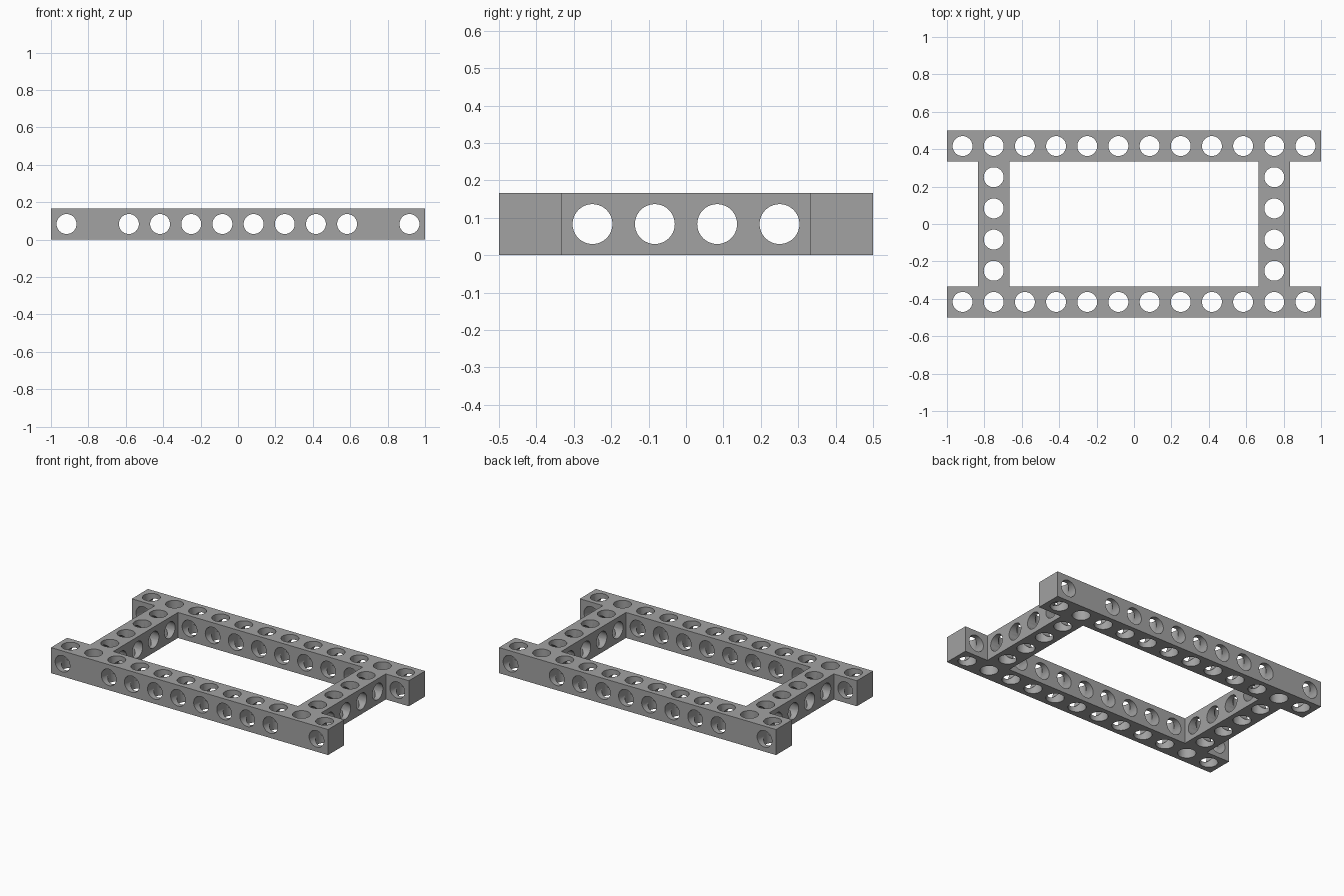
import bpy, bmesh, math
from mathutils import Matrix, Vector

if "Cube" in bpy.data.objects:
    bpy.data.objects.remove(bpy.data.objects["Cube"], do_unlink=True)

U = 1 / 6          # beam width, also hole spacing
RADIUS = 0.32 * U  # hole radius

grey = bpy.data.materials.new("plain grey")
grey.use_nodes = True
colour = (0.36, 0.36, 0.36, 1)
grey.diffuse_color = colour
grey.node_tree.nodes["Principled BSDF"].inputs["Base Color"].default_value = colour


def make_object(name, bm):
    bmesh.ops.recalc_face_normals(bm, faces=bm.faces)
    mesh = bpy.data.meshes.new(name)
    bm.to_mesh(mesh)
    bm.free()
    mesh.materials.append(grey)
    obj = bpy.data.objects.new(name, mesh)
    bpy.context.collection.objects.link(obj)
    return obj


def hole_cutter(name, axis, centres, length):
    """Disjoint parallel rods along one axis, used to drill the beams."""
    bm = bmesh.new()
    turn = Vector((0, 0, 1)).rotation_difference(Vector(axis)).to_matrix().to_4x4()
    for c in centres:
        bmesh.ops.create_cone(bm, cap_ends=True, segments=40, radius1=RADIUS,
                              radius2=RADIUS, depth=length,
                              matrix=Matrix.Translation(Vector(c) * U) @ turn)
    obj = make_object(name, bm)
    obj.hide_render = True
    obj.hide_set(True)
    return obj


# Frame: two long beams joined by two cross beams, as one extruded plan
xs, ys = (-6, -5, -4, 4, 5, 6), (-3, -2, 2, 3)
bm = bmesh.new()
for i in range(len(xs) - 1):
    for j in range(len(ys) - 1):
        if j == 1 and i not in (1, 3):
            continue
        corners = ((i, j), (i + 1, j), (i + 1, j + 1), (i, j + 1))
        bm.faces.new([bm.verts.new((xs[a] * U, ys[b] * U, 0)) for a, b in corners])
bmesh.ops.remove_doubles(bm, verts=bm.verts, dist=0.001)
top = bmesh.ops.extrude_face_region(bm, geom=bm.faces[:])["geom"]
bmesh.ops.translate(bm, vec=(0, 0, U),
                    verts=[v for v in top if isinstance(v, bmesh.types.BMVert)])
frame = make_object("drilled_frame", bm)

# Hole positions in beam widths
long_row = [k - 5.5 for k in range(12)]
cross_row = [k - 1.5 for k in range(4)]
upright = [(x, y, 0.5) for x in long_row for y in (-2.5, 2.5)]
upright += [(x, y, 0.5) for x in (-4.5, 4.5) for y in cross_row]
through_long = [(x, 0, 0.5) for x in long_row if abs(x) != 4.5]
through_cross = [(0, y, 0.5) for y in cross_row]

cutters = [
    hole_cutter("upright_hole_cutter", (0, 0, 1), upright, 2 * U),
    hole_cutter("long_beam_hole_cutter", (0, 1, 0), through_long, 8 * U),
    hole_cutter("cross_beam_hole_cutter", (1, 0, 0), through_cross, 14 * U),
]
for cutter in cutters:
    mod = frame.modifiers.new(cutter.name, "BOOLEAN")
    mod.operation = "DIFFERENCE"
    mod.solver = "EXACT"
    mod.object = cutter

# Bake the drilling, then smooth the bores while keeping rims sharp
bpy.context.view_layer.update()
graph = bpy.context.evaluated_depsgraph_get()
drilled = bpy.data.meshes.new_from_object(frame.evaluated_get(graph))
frame.modifiers.clear()
frame.data = drilled
for cutter in cutters:
    bpy.data.objects.remove(cutter, do_unlink=True)
bpy.ops.object.select_all(action="DESELECT")
frame.select_set(True)
bpy.context.view_layer.objects.active = frame
bpy.ops.object.shade_smooth_by_angle(angle=math.radians(30))
